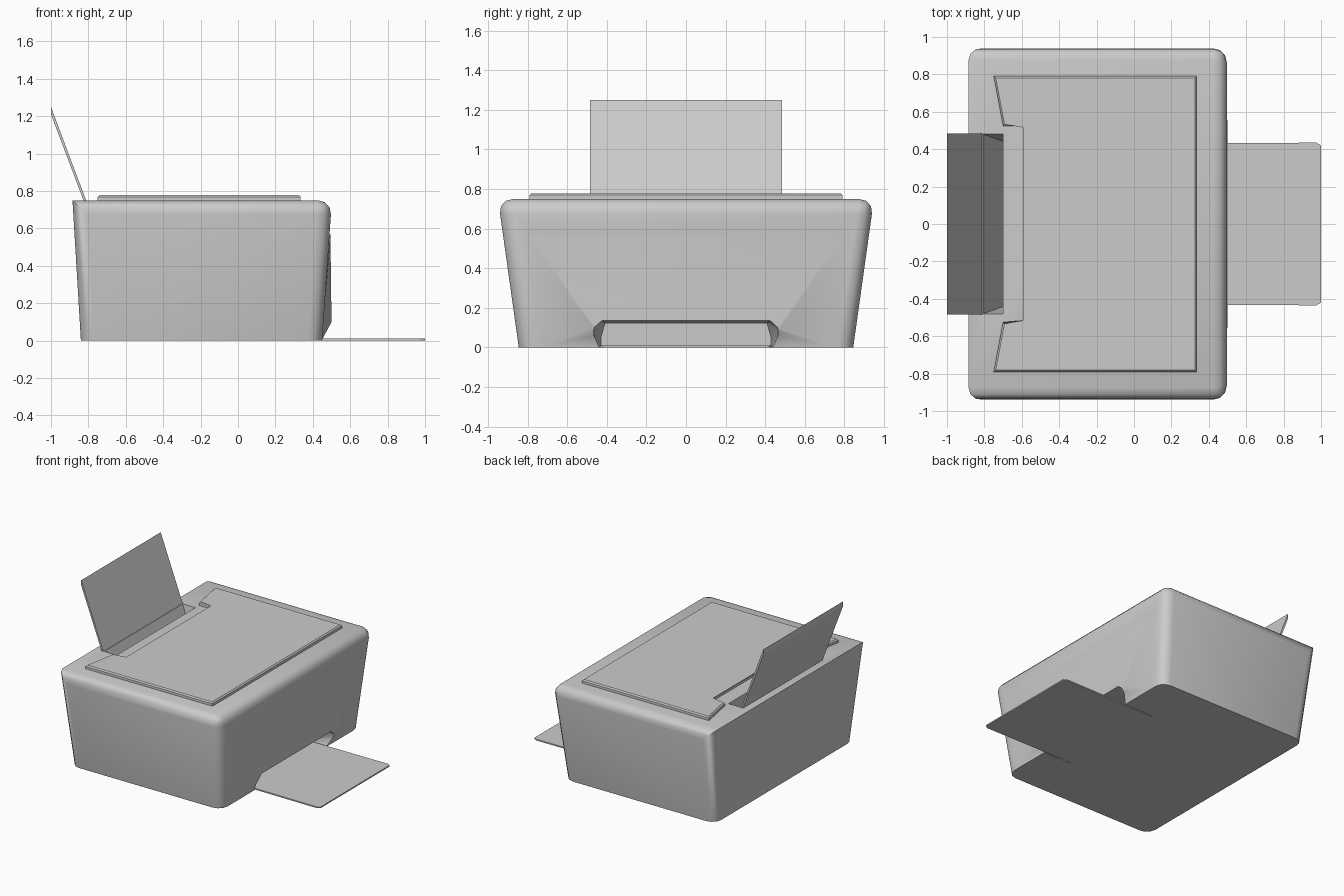
import bpy, bmesh

if "Cube" in bpy.data.objects:
    bpy.data.objects.remove(bpy.data.objects["Cube"])


def make(name, bm):
    bmesh.ops.recalc_face_normals(bm, faces=bm.faces)
    me = bpy.data.meshes.new(name)
    bm.to_mesh(me)
    bm.free()
    ob = bpy.data.objects.new(name, me)
    bpy.context.collection.objects.link(ob)
    return ob


def hull_bm(points):
    bm = bmesh.new()
    for p in points:
        bm.verts.new(p)
    bmesh.ops.convex_hull(bm, input=bm.verts)
    bmesh.ops.dissolve_limit(bm, angle_limit=0.01, verts=bm.verts, edges=bm.edges)
    return bm


def mirror_y(half):
    return [(x, s * y, z) for x, y, z in half for s in (-1, 1)]


def prism_bm(outline, axis, lo, hi):
    # outline is (x, z) when axis is y, (x, y) when axis is z
    bm = bmesh.new()
    pt = (lambda p, t: (p[0], t, p[1])) if axis == 'y' else (lambda p, t: (p[0], p[1], t))
    a = [bm.verts.new(pt(p, lo)) for p in outline]
    b = [bm.verts.new(pt(p, hi)) for p in outline]
    bm.faces.new(a)
    bm.faces.new(b)
    for i in range(len(a)):
        j = (i + 1) % len(a)
        bm.faces.new((a[i], a[j], b[j], b[i]))
    return bm


def smooth(ob, angle=0.6):
    bpy.ops.object.select_all(action='DESELECT')
    ob.select_set(True)
    bpy.context.view_layer.objects.active = ob
    bpy.ops.object.shade_smooth_by_angle(angle=angle)


def boolean(ob, other, op):
    mod = ob.modifiers.new(op, 'BOOLEAN')
    mod.object, mod.operation, mod.solver = other, op, 'EXACT'
    bpy.context.view_layer.objects.active = ob
    bpy.ops.object.modifier_apply(modifier=mod.name)
    bpy.data.objects.remove(other)


# Body: flared box, rounded at the corners and on three top edges
bm = hull_bm(mirror_y([(-0.84, 0.845, 0), (0.45, 0.845, 0),
                       (-0.885, 0.95, 0.75), (0.502, 0.95, 0.75)]))
bm.edges.ensure_lookup_table()
rounded = []
for e in bm.edges:
    z0, z1 = (v.co.z for v in e.verts)
    upright = abs(z0 - z1) > 0.5
    top = min(z0, z1) > 0.7 and max(v.co.x for v in e.verts) > 0
    if upright or top:
        rounded.append(e)
bmesh.ops.bevel(bm, geom=rounded, offset=0.075, segments=3, profile=0.5,
                affect='EDGES', clamp_overlap=True)
body = make("printer_body", bm)

# Output lip: face bulging out above the paper exit
lip = make("output_lip", hull_bm(mirror_y([
    (0.494, 0.8, 0.57), (0.5, 0.48, 0.1), (0.5, 0.43, 0.14), (0.449, 0.43, 0),
    (0.447, 0.74, 0), (0.3, 0.4, 0.3), (0.3, 0.4, 0)])))
boolean(body, lip, 'UNION')

# Output slot cavity
slot = make("output_slot_cutter", hull_bm(mirror_y([
    (0.6, 0.43, -0.02), (0.6, 0.43, 0), (0.6, 0.48, 0.095), (0.6, 0.43, 0.14),
    (0.2, 0.43, -0.02), (0.2, 0.43, 0.05), (0.2, 0.41, 0.12)])))
boolean(body, slot, 'DIFFERENCE')

# Feed slot: tapering wedge in the top
feed = make("feed_slot_cutter", hull_bm(mirror_y([
    (-0.815, 0.483, 0.77), (-0.70, 0.483, 0.77), (-0.695, 0.44, 0.47)])))
boolean(body, feed, 'DIFFERENCE')
smooth(body)

# Scanner lid with a notch at the feed slot
half = [(0.335, 0.79), (-0.75, 0.79), (-0.70, 0.525), (-0.585, 0.525)]
bm = prism_bm(half + [(x, -y) for x, y in reversed(half)], 'z', 0.745, 0.778)
top_edges = [e for e in bm.edges if all(v.co.z > 0.77 for v in e.verts)]
bmesh.ops.bevel(bm, geom=top_edges, offset=0.009, segments=1, affect='EDGES')
make("scanner_lid", bm)

# Leaning paper support
make("paper_support", prism_bm([(-1.0, 1.25), (-1.0, 1.21), (-0.826, 0.75),
                                (-0.716, 0.46), (-0.702, 0.46), (-0.812, 0.75)],
                               'y', -0.485, 0.485))

# Output tray with clipped corners
make("output_tray", prism_bm([(0.2, -0.43), (0.975, -0.435), (1.0, -0.42),
                              (1.0, 0.42), (0.975, 0.435), (0.2, 0.43)], 'z', 0, 0.01))
